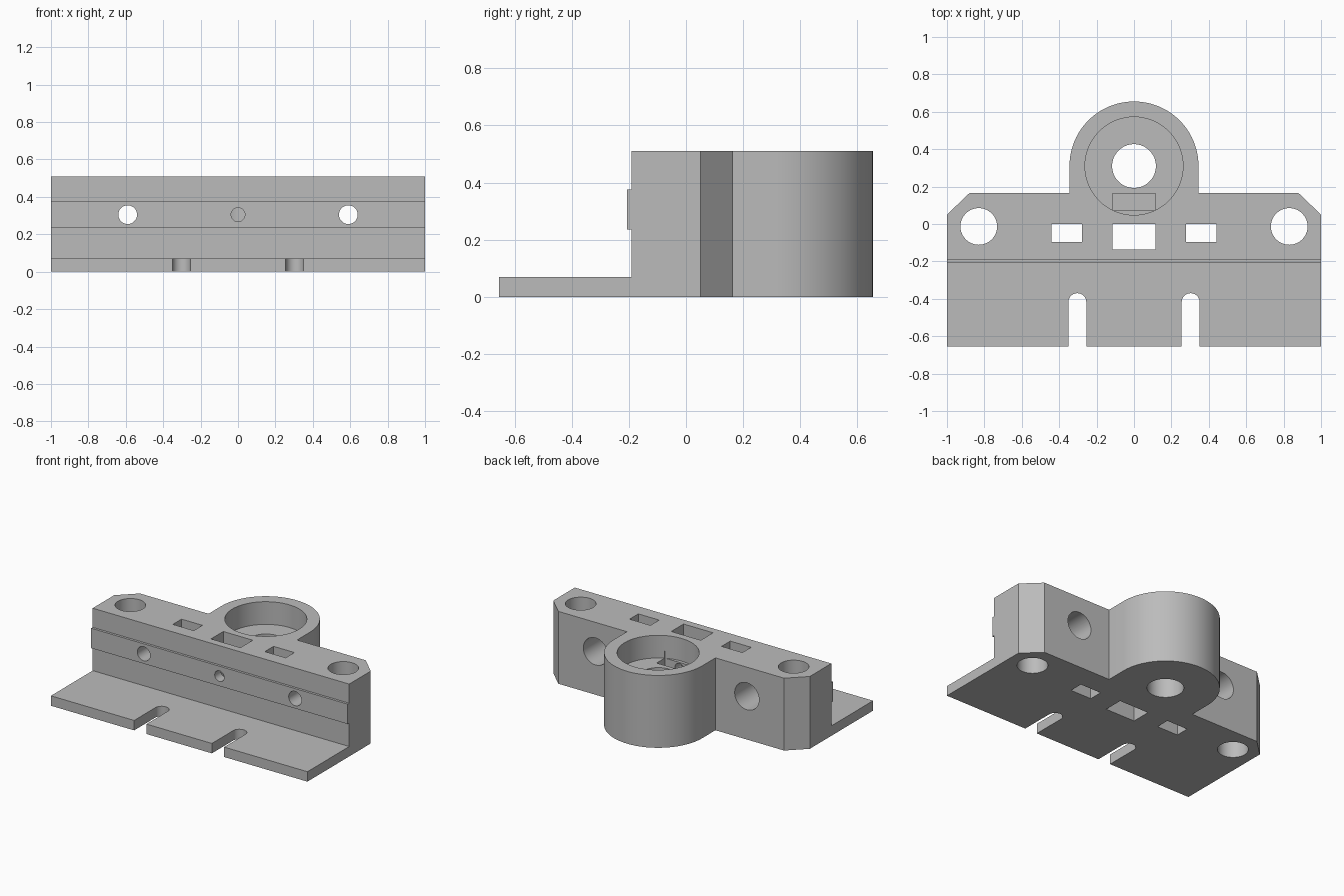
import bpy, bmesh
from math import pi, sin, cos, radians
from mathutils import Matrix, Vector

cube = bpy.data.objects.get("Cube")
if cube:
    bpy.data.objects.remove(cube, do_unlink=True)

TOP = 0.51          # height of the block
BOLT_Z = 0.305      # height of the horizontal bolts
BOSS_Y = 0.31       # centre of the round boss

grey = bpy.data.materials.new("light_grey")
grey.use_nodes = True
colour = (0.5, 0.5, 0.5, 1)
grey.diffuse_color = colour
grey.node_tree.nodes["Principled BSDF"].inputs["Base Color"].default_value = colour


def finish(bm, name):
    bmesh.ops.recalc_face_normals(bm, faces=bm.faces)
    mesh = bpy.data.meshes.new(name)
    bm.to_mesh(mesh)
    bm.free()
    obj = bpy.data.objects.new(name, mesh)
    mesh.materials.append(grey)
    bpy.context.collection.objects.link(obj)
    return obj


def prism(name, outline, z0, z1):
    bm = bmesh.new()
    face = bm.faces.new([bm.verts.new((x, y, z0)) for x, y in outline])
    new = bmesh.ops.extrude_face_region(bm, geom=[face])["geom"]
    verts = [v for v in new if isinstance(v, bmesh.types.BMVert)]
    bmesh.ops.translate(bm, verts=verts, vec=(0, 0, z1 - z0))
    return finish(bm, name)


def box(name, x0, x1, y0, y1, z0, z1):
    return prism(name, [(x0, y0), (x1, y0), (x1, y1), (x0, y1)], z0, z1)


def cylinder(name, start, end, radius):
    a, b = Vector(start), Vector(end)
    turn = (b - a).to_track_quat("Z", "Y").to_matrix().to_4x4()
    bm = bmesh.new()
    bmesh.ops.create_cone(bm, cap_ends=True, segments=64, radius1=radius,
                          radius2=radius, depth=(b - a).length,
                          matrix=Matrix.Translation((a + b) / 2) @ turn)
    return finish(bm, name)


def arc(cx, cy, r, a0, a1, steps):
    angles = [radians(a0 + (a1 - a0) * i / steps) for i in range(steps + 1)]
    return [(cx + r * cos(a), cy + r * sin(a)) for a in angles]


def combine(target, other, operation):
    other.hide_render = True
    mod = target.modifiers.new(operation.lower(), "BOOLEAN")
    mod.operation = operation
    mod.solver = "EXACT"
    mod.object = other
    bpy.context.view_layer.objects.active = target
    bpy.ops.object.modifier_apply(modifier=mod.name)
    bpy.data.objects.remove(other, do_unlink=True)


# Block with chamfered rear corners and a round boss behind
outline = [(-1, -0.19), (1, -0.19), (1, 0.05), (0.88, 0.165), (0.345, 0.165)]
outline += arc(0, BOSS_Y, 0.345, 0, 180, 48)
outline += [(-0.345, 0.165), (-0.88, 0.165), (-1, 0.05)]
bracket = prism("mounting_bracket", outline, 0, TOP)

# Front base plate and raised rail
combine(bracket, box("base_plate", -1, 1, -0.655, -0.15, 0, 0.07), "UNION")
combine(bracket, box("front_rail", -1, 1, -0.207, -0.15, 0.235, 0.375), "UNION")

# Features on both sides
cutters = []
for s in (-1, 1):
    # Open slot with a round end in the plate
    slot = [(s * 0.303 + 0.048, -0.7)] + arc(s * 0.303, -0.418, 0.048, 0, 180, 24)
    slot.append((s * 0.303 - 0.048, -0.7))
    cutters.append(prism("plate_slot", slot, -0.1, 0.15))
    # Vertical corner hole
    cutters.append(cylinder("corner_hole", (s * 0.83, -0.013, -0.1),
                            (s * 0.83, -0.013, 0.6), 0.098))
    # Small rectangular opening
    x0, x1 = sorted((s * 0.277, s * 0.44))
    cutters.append(box("side_window", x0, x1, -0.097, 0, -0.1, 0.6))
    # Bolt hole widened from the back
    cutters.append(cylinder("bolt_hole", (s * 0.59, -0.3, BOLT_Z),
                            (s * 0.59, 0.3, BOLT_Z), 0.05))
    cutters.append(cylinder("counterbore", (s * 0.59, -0.09, BOLT_Z),
                            (s * 0.59, 0.3, BOLT_Z), 0.095))

# Centre openings, bearing pocket, shaft bore, nut trap and set screw hole
cutters += [
    box("centre_window", -0.115, 0.115, -0.137, 0, -0.1, 0.6),
    cylinder("bearing_pocket", (0, BOSS_Y, 0.35), (0, BOSS_Y, 0.6), 0.262),
    cylinder("shaft_bore", (0, BOSS_Y, -0.1), (0, BOSS_Y, 0.45), 0.117),
    box("nut_trap", -0.115, 0.115, 0.072, 0.163, 0.19, 0.4),
    cylinder("set_screw_hole", (0, -0.3, BOLT_Z), (0, BOSS_Y, BOLT_Z), 0.037),
]
for cutter in cutters:
    combine(bracket, cutter, "DIFFERENCE")

# Smooth round walls, crisp edges
bpy.ops.object.select_all(action="DESELECT")
bracket.select_set(True)
bpy.context.view_layer.objects.active = bracket
bpy.ops.object.shade_smooth_by_angle(angle=radians(30))
